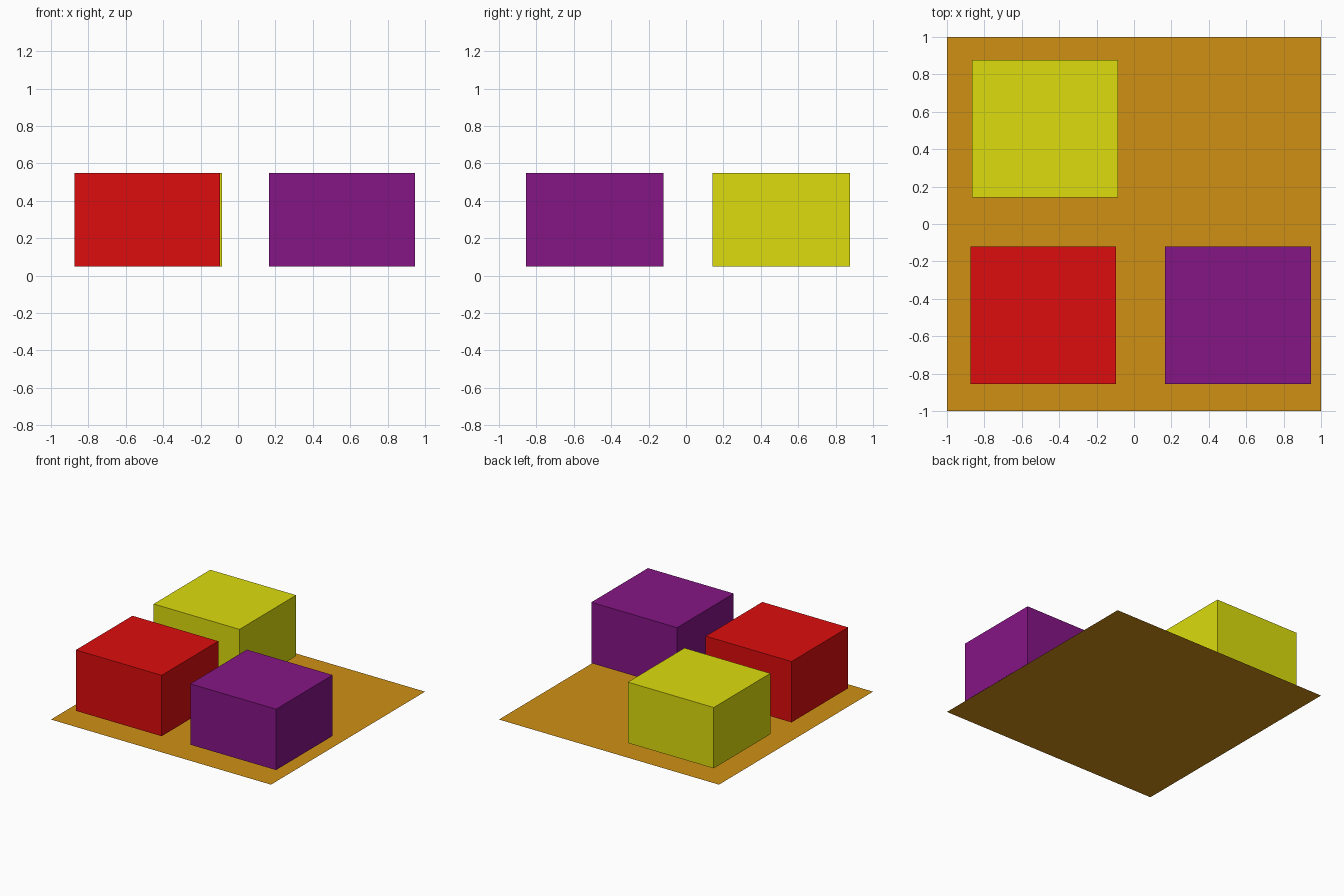
import bpy

if "Cube" in bpy.data.objects:
    bpy.data.objects.remove(bpy.data.objects["Cube"])

BOX_SIZE = (0.78, 0.735, 0.5)
BOX_Z = 0.30


def paint(obj, name, color):
    mat = bpy.data.materials.new(name)
    mat.diffuse_color = (*color, 1)
    mat.use_nodes = True
    mat.node_tree.nodes["Principled BSDF"].inputs["Base Color"].default_value = mat.diffuse_color
    obj.data.materials.append(mat)


def box(name, x, y, color):
    bpy.ops.mesh.primitive_cube_add(size=1, location=(x, y, BOX_Z))
    obj = bpy.context.object
    obj.name = name
    obj.scale = BOX_SIZE
    bpy.ops.object.transform_apply(location=False, rotation=False, scale=True)
    paint(obj, name + "_paint", color)


# Flat base sheet
bpy.ops.mesh.primitive_plane_add(size=2, location=(0, 0, 0))
base = bpy.context.object
base.name = "base_sheet"
paint(base, "base_paint", (0.631, 0.279, 0.007))

# Three equal blocks hovering just above the sheet
box("red_block", -0.485, -0.488, (0.716, 0.004, 0.004))
box("purple_block", 0.555, -0.488, (0.235, 0.0075, 0.235))
box("yellow_block", -0.475, 0.508, (0.716, 0.716, 0.004))
